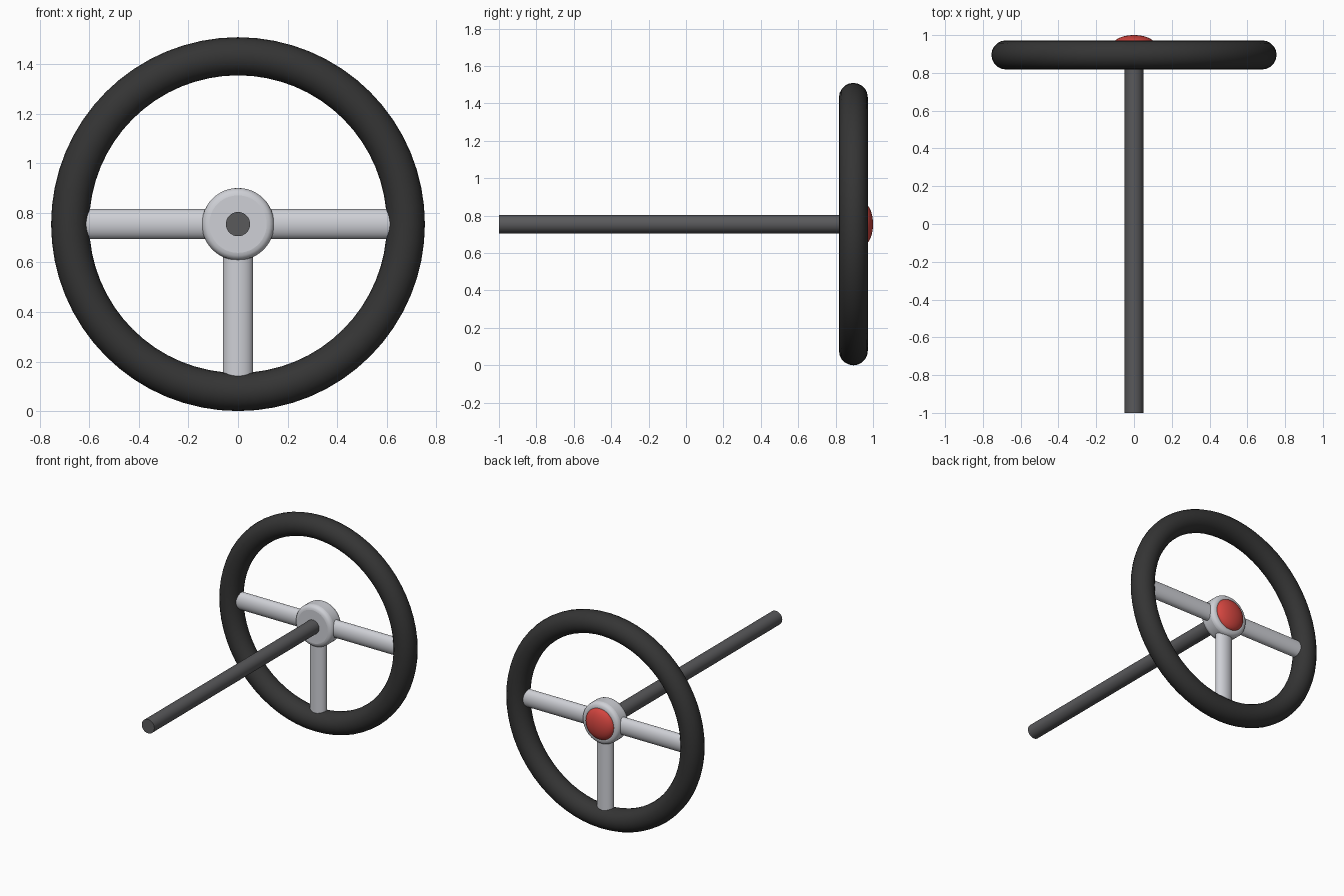
import bpy
import math

cube = bpy.data.objects.get("Cube")
if cube:
    bpy.data.objects.remove(cube, do_unlink=True)

WHEEL_Y, WHEEL_Z = 0.895, 0.755
FACE_Y = (math.radians(-90), 0, 0)   # turns local z to +y


def material(name, r, g, b):
    m = bpy.data.materials.new(name)
    m.use_nodes = True
    m.diffuse_color = (r, g, b, 1)
    m.node_tree.nodes["Principled BSDF"].inputs["Base Color"].default_value = (r, g, b, 1)
    return m


rubber = material("black rubber", 0.035, 0.035, 0.035)
steel = material("dark steel", 0.1, 0.1, 0.105)
silver = material("silver metal", 0.62, 0.63, 0.67)
red = material("red button", 0.65, 0.06, 0.05)


def finish(name, mat, scale=(1, 1, 1), bevel=0):
    """Name, scale, bevel and smooth the active object."""
    ob = bpy.context.object
    ob.name = name
    ob.data.materials.append(mat)
    ob.scale = scale
    bpy.ops.object.transform_apply(location=False, rotation=False, scale=True)
    bpy.ops.object.shade_smooth_by_angle(angle=math.radians(40))
    if bevel:
        mod = ob.modifiers.new("rounded edge", "BEVEL")
        mod.width = bevel
        mod.segments = 4
        mod.limit_method = "ANGLE"
    return ob


# Rim
bpy.ops.mesh.primitive_torus_add(major_radius=0.678, minor_radius=0.077,
                                 major_segments=64, minor_segments=20,
                                 location=(0, WHEEL_Y, WHEEL_Z), rotation=FACE_Y)
finish("rim", rubber)

# Hub with rounded edges
bpy.ops.mesh.primitive_cylinder_add(vertices=48, radius=0.146, depth=0.125,
                                    location=(0, WHEEL_Y, WHEEL_Z), rotation=FACE_Y)
finish("hub", silver, bevel=0.03)

# Domed button on the driver side
bpy.ops.mesh.primitive_uv_sphere_add(segments=40, ring_count=20, radius=0.11,
                                     location=(0, 0.95, WHEEL_Z), rotation=FACE_Y)
finish("horn_button", red, scale=(1, 1, 0.05 / 0.11))

# Steering column
START, END = -1.0, 0.86
bpy.ops.mesh.primitive_cylinder_add(vertices=32, radius=0.049, depth=END - START,
                                    location=(0, (START + END) / 2, WHEEL_Z),
                                    rotation=FACE_Y)
finish("column", steel)

# Three flattened spokes, from the hub into the rim
INNER, OUTER = 0.09, 0.66
MID = (INNER + OUTER) / 2
for name, angle in (("left_spoke", 90), ("right_spoke", -90), ("lower_spoke", 180)):
    a = math.radians(angle)
    bpy.ops.mesh.primitive_cylinder_add(
        vertices=32, radius=0.061, depth=OUTER - INNER,
        location=(MID * math.sin(a), WHEEL_Y, WHEEL_Z + MID * math.cos(a)),
        rotation=(0, a, 0))
    finish(name, silver, scale=(1, 0.68, 1))
